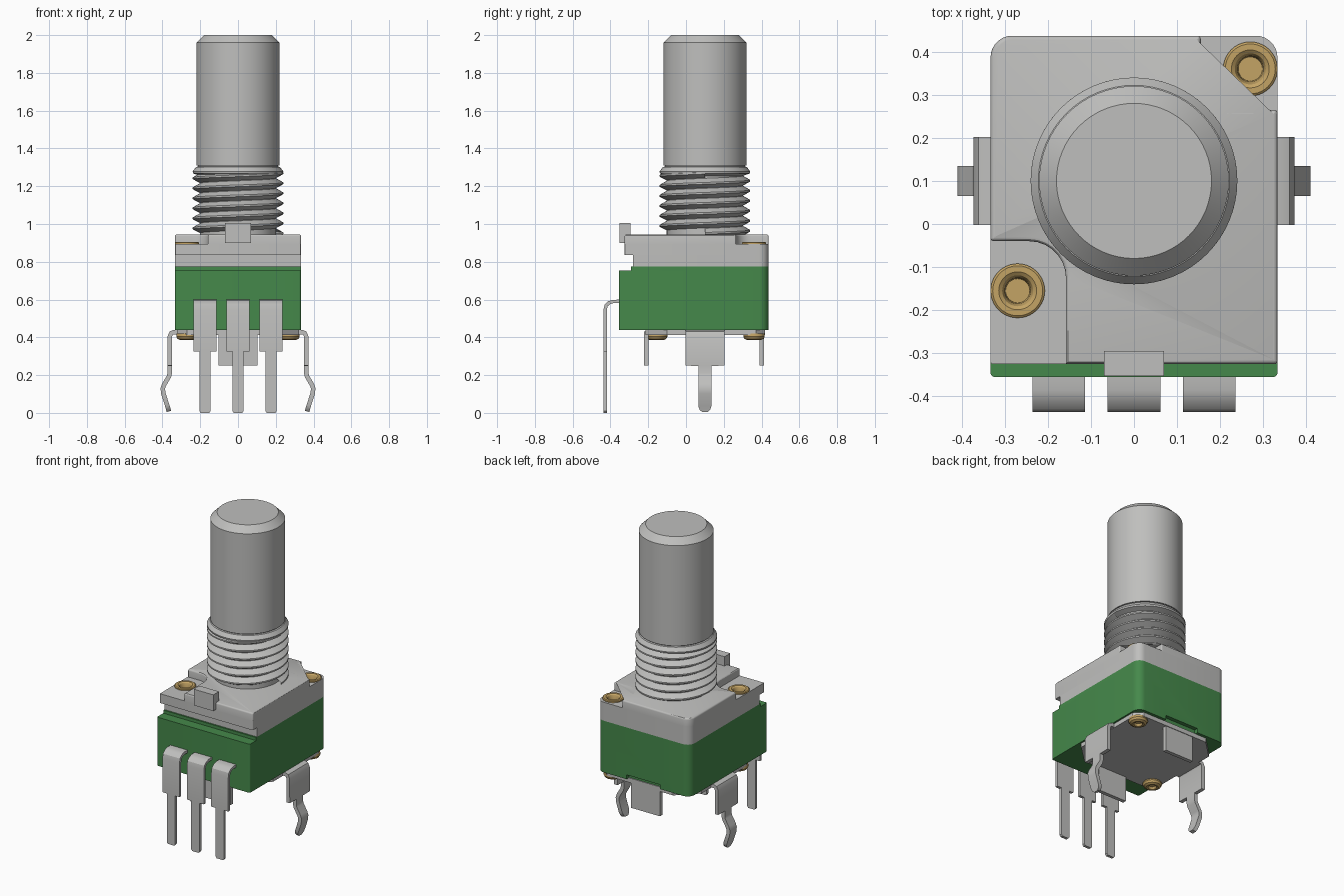
import bpy, bmesh, math
from mathutils import Vector

if "Cube" in bpy.data.objects:
    bpy.data.objects.remove(bpy.data.objects["Cube"], do_unlink=True)

parts = []


def material(name, rgb, metallic=0.0):
    m = bpy.data.materials.new(name)
    m.use_nodes = True
    m.diffuse_color = (*rgb, 1)
    m.node_tree.nodes["Principled BSDF"].inputs["Base Color"].default_value = (*rgb, 1)
    return m


METAL = material("grey metal", (0.52, 0.52, 0.51))
GREEN = material("green plastic", (0.06, 0.25, 0.07))
BRASS = material("brass", (0.55, 0.37, 0.13))


def finish(bm, name, mat, loc=(0, 0, 0)):
    bmesh.ops.remove_doubles(bm, verts=bm.verts, dist=1e-5)
    bmesh.ops.recalc_face_normals(bm, faces=bm.faces)
    me = bpy.data.meshes.new(name)
    bm.to_mesh(me)
    bm.free()
    me.materials.append(mat)
    ob = bpy.data.objects.new(name, me)
    ob.location = loc
    bpy.context.collection.objects.link(ob)
    parts.append(ob)
    return ob


def rounded(corners, n=7):
    """Outline from (x, y, radius) corners."""
    out = []
    for i, (x, y, r) in enumerate(corners):
        p = Vector((x, y))
        if r == 0:
            out.append(p)
            continue
        a = (Vector(corners[i - 1][:2]) - p).normalized()
        b = (Vector(corners[(i + 1) % len(corners)][:2]) - p).normalized()
        c = p + r * (a + b)
        for k in range(n + 1):
            t = math.pi / 2 * k / n
            out.append(c - r * (b * math.cos(t) + a * math.sin(t)))
    return out


def prism(name, mat, layers, bevel=0.0):
    """Stack of (corners, z0, z1) layers; bevel rounds the very top rim."""
    bm = bmesh.new()
    for corners, z0, z1 in layers:
        face = bm.faces.new([bm.verts.new((p.x, p.y, z0)) for p in rounded(corners)])
        ext = bmesh.ops.extrude_face_region(bm, geom=[face])["geom"]
        bmesh.ops.translate(bm, vec=(0, 0, z1 - z0),
                            verts=[v for v in ext if isinstance(v, bmesh.types.BMVert)])
    if bevel:
        top = max(l[2] for l in layers)
        rim = [e for e in bm.edges if all(abs(v.co.z - top) < 1e-5 for v in e.verts)]
        bmesh.ops.bevel(bm, geom=rim, offset=bevel, segments=3, profile=0.5, affect='EDGES')
    return finish(bm, name, mat)


def rect(x0, x1, y0, y1, front=0.0, back=0.0):
    return [(x0, y0, front), (x1, y0, front), (x1, y1, back), (x0, y1, back)]


def lathe(name, mat, profile, loc, steps=64):
    bm = bmesh.new()
    vs = [bm.verts.new((r, 0, z)) for r, z in profile]
    es = [bm.edges.new(p) for p in zip(vs, vs[1:])]
    bmesh.ops.spin(bm, geom=vs + es, cent=(0, 0, 0), axis=(0, 0, 1),
                   angle=2 * math.pi, steps=steps)
    return finish(bm, name, mat, loc)


def ribbon(name, path, thick, place):
    """Bent sheet strip along (u, z, width) points; place maps (u, w, z) to 3D."""
    bm = bmesh.new()
    rings = []
    for i, (u, z, w) in enumerate(path):
        a, b = path[max(i - 1, 0)], path[min(i + 1, len(path) - 1)]
        d = Vector((b[0] - a[0], b[1] - a[1])).normalized()
        nu, nz = -d.y * thick / 2, d.x * thick / 2
        rings.append([bm.verts.new(place(u + s * nu, t * w / 2, z + s * nz))
                      for s, t in ((1, 1), (1, -1), (-1, -1), (-1, 1))])
    for r, q in zip(rings, rings[1:]):
        for k in range(4):
            bm.faces.new((r[k], r[(k + 1) % 4], q[(k + 1) % 4], q[k]))
    bm.faces.new(rings[0])
    bm.faces.new(rings[-1])
    return finish(bm, name, METAL)


def cut(ob, cutter):
    m = ob.modifiers.new("cut", 'BOOLEAN')
    m.operation, m.solver, m.object = 'DIFFERENCE', 'EXACT', cutter
    cutter.hide_render = True
    bpy.context.view_layer.objects.active = ob
    bpy.ops.object.modifier_apply(modifier=m.name)
    parts.remove(cutter)
    bpy.data.objects.remove(cutter, do_unlink=True)


W, BACK = 0.333, 0.437
RIVETS = [(0.27, 0.36), (-0.27, -0.155)]

# Green housing with a front ledge and a recess for the rear tab
housing = prism("housing", GREEN, [(rect(-W, W, -0.355, BACK, 0.01, 0.05), 0.44, 0.755)])
cut(housing, prism("recess_cutter", GREEN, [(rect(-0.12, 0.12, 0.412, 0.5), 0.4, 0.468)]))
prism("housing_lip", GREEN, [(rect(-W, W, -0.29, BACK, 0, 0.05), 0.75, 0.775)])

# Metal cover: recessed neck, flange with rivet holes, raised top with two pockets
prism("cover_neck", METAL, [(rect(-W, W, -0.28, BACK, 0, 0.05), 0.775, 0.836)])
flange = prism("cover_flange", METAL, [(rect(-W, W, -0.325, BACK, 0.005, 0.05), 0.835, 0.895)])
for x, y in RIVETS:
    cut(flange, lathe("hole_cutter", METAL,
                      [(0, 0.845), (0.036, 0.845), (0.036, 0.95), (0, 0.95)], (x, y, 0), 32))
prism("cover_top", METAL, [([
    (-0.158, -0.325, 0), (W, -0.325, 0.008), (W, 0.265, 0.008), (0.155, 0.265, 0.08),
    (0.155, BACK, 0.008), (-W, BACK, 0.05), (-W, -0.04, 0.008), (-0.158, -0.04, 0.085),
], 0.89, 0.945)], bevel=0.01)
prism("locating_tab", METAL, [(rect(-0.07, 0.07, -0.353, -0.295), 0.9, 1.005)])

# Brass rivets, eyelet above and rolled head below
for i, (x, y) in enumerate(RIVETS):
    lathe(f"rivet_top_{i + 1}", BRASS,
          [(0.036, 0.89), (0.063, 0.892), (0.063, 0.902), (0.058, 0.906), (0.044, 0.906),
           (0.036, 0.9), (0.03, 0.885), (0.028, 0.85), (0, 0.85)], (x, y, 0), 40)
    lathe(f"rivet_bottom_{i + 1}", BRASS,
          [(0.055, 0.42), (0.057, 0.405), (0.05, 0.392), (0.036, 0.385), (0.026, 0.387),
           (0.018, 0.4), (0, 0.4)], (x, y, 0), 40)

# Bushing: core, helical thread and chamfered top collar
AX = (0, 0.1, 0)
lathe("bushing", METAL, [(0, 0.93), (0.202, 0.93), (0.202, 1.255), (0.238, 1.268), (0.24, 1.278),
                         (0.222, 1.302), (0.212, 1.304), (0.212, 1.312), (0, 1.312)], AX)
bm = bmesh.new()
PITCH, TURNS, STEPS = 0.053, 6, 48
section = [(0.2, 0), (0.24, 0.021), (0.24, 0.030), (0.2, 0.053)]
prev = None
for s in range(TURNS * STEPS + 1):
    a, z = 2 * math.pi * s / STEPS, 0.925 + PITCH * s / STEPS
    cur = [bm.verts.new((r * math.cos(a), r * math.sin(a), min(z + h, 1.29))) for r, h in section]
    if prev:
        for k in range(3):
            bm.faces.new((prev[k], cur[k], cur[k + 1], prev[k + 1]))
    prev = cur
finish(bm, "bushing_thread", METAL, AX)

# Shaft
lathe("shaft", METAL, [(0, 1.31), (0.22, 1.31), (0.22, 1.96), (0.18, 2.0), (0, 2.0)], AX)

# Bottom plate with chamfered corners and folded tabs
prism("bottom_plate", METAL, [([
    (-0.27, -0.215, 0), (0.2, -0.215, 0), (0.322, -0.1, 0), (0.322, 0.37, 0),
    (0.275, 0.418, 0), (-0.2, 0.418, 0), (-0.322, 0.3, 0), (-0.322, -0.165, 0)], 0.413, 0.442)])
for name, y in (("front_tab", -0.21), ("rear_tab", 0.402)):
    prism(name, METAL, [(rect(-0.103, 0.103, y - 0.012, y + 0.012), 0.25, 0.43)])

# Snap-in side legs
leg = [(0.3, 0.428, 0.205), (0.338, 0.428, 0.205), (0.353, 0.423, 0.205), (0.361, 0.405, 0.205),
       (0.361, 0.25, 0.205), (0.361, 0.249, 0.07), (0.361, 0.21, 0.07), (0.366, 0.192, 0.07),
       (0.391, 0.15, 0.07), (0.398, 0.13, 0.07), (0.396, 0.105, 0.07), (0.375, 0.04, 0.07),
       (0.369, 0.02, 0.056), (0.366, 0.008, 0.03)]
for name, s in (("left_leg", 1), ("right_leg", -1)):
    ribbon(name, leg, 0.024, lambda u, w, z, s=s: (s * u, 0.1 + w, z))

# Three front terminals
pin = [(-0.34, 0.59, 0.122), (-0.385, 0.59, 0.122), (-0.408, 0.583, 0.122), (-0.423, 0.568, 0.122),
       (-0.428, 0.545, 0.122), (-0.428, 0.325, 0.122), (-0.428, 0.324, 0.06), (-0.428, 0.01, 0.06),
       (-0.428, 0.0, 0.045)]
for name, x in (("terminal_right", -0.175), ("terminal_middle", 0), ("terminal_left", 0.175)):
    ribbon(name, pin, 0.018, lambda u, w, z, x=x: (x + w, u, z))

# Smooth curved faces, keep edges crisp
bpy.ops.object.select_all(action='DESELECT')
for ob in parts:
    ob.select_set(True)
bpy.context.view_layer.objects.active = parts[0]
bpy.ops.object.shade_smooth_by_angle(angle=math.radians(30))
